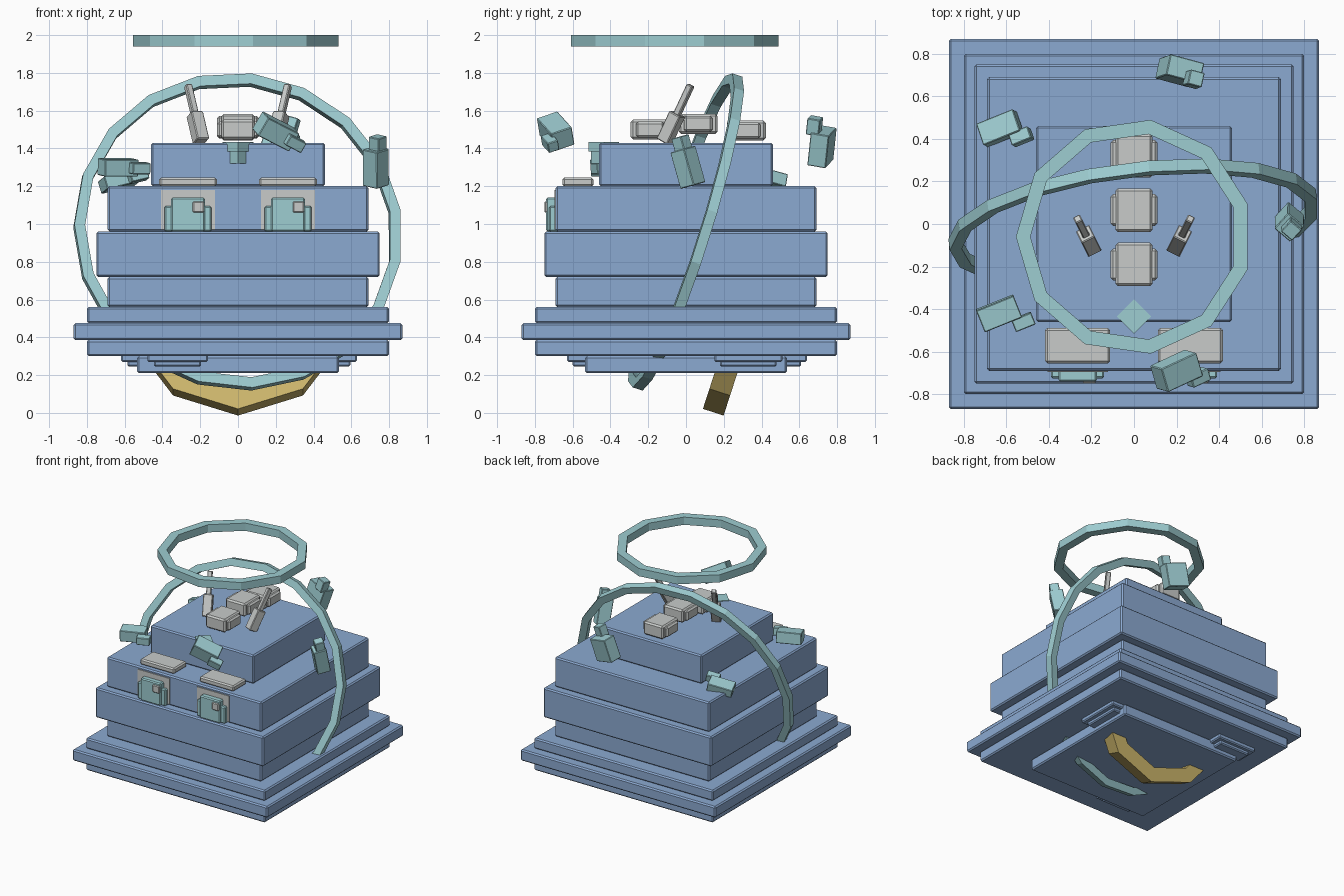
import bpy, bmesh
from math import cos, sin, pi, radians
from mathutils import Vector

cube = bpy.data.objects.get("Cube")
if cube:
    bpy.data.objects.remove(cube, do_unlink=True)


def material(name, rgb):
    m = bpy.data.materials.new(name)
    m.use_nodes = True
    m.diffuse_color = (*rgb, 1)
    m.node_tree.nodes["Principled BSDF"].inputs["Base Color"].default_value = (*rgb, 1)
    return m


BLUE = material("stone blue", (0.26, 0.40, 0.64))
TEAL = material("pale teal", (0.34, 0.61, 0.64))
GREY = material("light grey", (0.58, 0.60, 0.59))
GOLD = material("gold", (0.61, 0.47, 0.15))


def finish(bm, name, mat, loc=(0, 0, 0), rot=(0, 0, 0)):
    bmesh.ops.recalc_face_normals(bm, faces=bm.faces)
    mesh = bpy.data.meshes.new(name)
    bm.to_mesh(mesh)
    bm.free()
    mesh.materials.append(mat)
    ob = bpy.data.objects.new(name, mesh)
    ob.location = loc
    ob.rotation_euler = rot
    bpy.context.collection.objects.link(ob)
    return ob


def box(name, mat, center, size, rot=(0, 0, 0), bevel=0.0):
    bm = bmesh.new()
    bmesh.ops.create_cube(bm, size=1)
    bmesh.ops.scale(bm, vec=size, verts=bm.verts)
    if bevel:
        bmesh.ops.bevel(bm, geom=bm.edges[:], offset=bevel, segments=1, affect='EDGES')
    return finish(bm, name, mat, center, [radians(a) for a in rot])


def ring(name, mat, center, outer, inner, depth, sides, start, rot=(0, 0, 0)):
    """Faceted ring with a square section, lying flat before rotation."""
    bm = bmesh.new()
    loops = []
    for i in range(sides):
        a = radians(start) + 2 * pi * i / sides
        loops.append([bm.verts.new((r * cos(a), r * sin(a), z * depth / 2))
                      for r, z in ((outer, -1), (outer, 1), (inner, 1), (inner, -1))])
    for i in range(sides):
        p, q = loops[i], loops[(i + 1) % sides]
        for k in range(4):
            n = (k + 1) % 4
            bm.faces.new((p[k], q[k], q[n], p[n]))
    return finish(bm, name, mat, center, [radians(a) for a in rot])


# Stacked square tiers: half width, bottom, top
tiers = [(0.535, 0.21, 0.30), (0.80, 0.30, 0.385), (0.87, 0.385, 0.475),
         (0.80, 0.475, 0.56), (0.69, 0.56, 0.72), (0.75, 0.72, 0.96),
         (0.69, 0.96, 1.20), (0.46, 1.20, 1.43)]
for i, (half, low, high) in enumerate(tiers):
    box(f"tier_{i + 1}", BLUE, (0, 0, (low + high) / 2),
        (2 * half, 2 * half, high - low), bevel=0.01)

# Stepped pads under the base
for name, x, y, w, d in (("front_pad", -0.32, -0.54, 0.28, 0.14),
                         ("side_pad", 0.54, 0.33, 0.14, 0.32),
                         ("back_pad", -0.45, 0.55, 0.30, 0.14)):
    box(name, BLUE, (x, y, 0.29), (w + 0.04, d + 0.04, 0.04), bevel=0.008)
    box(name + "_step", BLUE, (x, y, 0.27), (w - 0.03, d - 0.02, 0.05), bevel=0.008)

# Floating halo, tilted hoop and golden keel ring
ring("halo", TEAL, (0, -0.06, 1.97), 0.555, 0.487, 0.062, 11, 180)
ring("tilted_hoop", TEAL, (0, 0, 0.96), 0.875, 0.818, 0.055, 19, 178, (72.5, 0, 7))
ring("gold_ring", GOLD, (0, 0.325, 0.56), 0.585, 0.475, 0.115, 10, -90, (72, 0, 0))

# Two doors with awnings on the front
for side, x in (("right", -0.265), ("left", 0.265)):
    box(side + "_door_panel", GREY, (x, -0.692, 1.075), (0.285, 0.009, 0.21))
    box(side + "_door_frame", TEAL, (x, -0.70, 1.027), (0.25, 0.05, 0.135), bevel=0.008)
    box(side + "_door", TEAL, (x, -0.705, 1.05), (0.18, 0.07, 0.18), bevel=0.008)
    box(side + "_door_knob", GREY, (x + 0.055, -0.73, 1.09), (0.06, 0.04, 0.06), bevel=0.006)
    box(side + "_awning", GREY, (x, -0.572, 1.222), (0.305, 0.165, 0.046), bevel=0.01)

# Row of grey blocks on the roof, each made of two crossed boxes
for i, (y, z) in enumerate(((-0.19, 1.50), (0.065, 1.53), (0.32, 1.495))):
    box(f"roof_block_{i + 1}", GREY, (0, y, z), (0.175, 0.205, 0.105), bevel=0.012)
    box(f"roof_block_band_{i + 1}", GREY, (0, y, z), (0.22, 0.15, 0.085), bevel=0.012)

# Pair of leaning antennas
for side, s in (("right", -1), ("left", 1)):
    foot = Vector((s * 0.195, -0.115, 1.435))
    tip = Vector((s * 0.265, 0.025, 1.735))
    lean = (tip - foot).to_track_quat('Z', 'Y').to_euler()
    for part, t, size in (("base", 0.25, (0.07, 0.07, 0.165)), ("rod", 0.72, (0.036, 0.036, 0.19))):
        ob = box(f"{side}_antenna_{part}", GREY, foot.lerp(tip, t), size, bevel=0.005)
        ob.rotation_euler = lean

# Diamond block set in the top tier's front edge
box("diamond_cap", TEAL, (0, -0.435, 1.41), (0.115, 0.115, 0.05), (0, 0, 45))
box("diamond_stem", TEAL, (0, -0.435, 1.365), (0.095, 0.095, 0.09), (0, 0, 45))

# Floating fragments: a large block with a small one attached
fragments = [
    ("front", (0.20, -0.69, 1.49), (0.20, 0.12, 0.11), (20, 25, 25), (0.30, -0.72, 1.43)),
    ("front_right", (-0.635, -0.42, 1.30), (0.19, 0.11, 0.09), (5, 0, 22), (-0.52, -0.46, 1.295)),
    ("back_right", (-0.63, 0.45, 1.225), (0.19, 0.11, 0.07), (-15, -12, 22), (-0.53, 0.41, 1.255)),
    ("back", (0.215, 0.72, 1.41), (0.17, 0.10, 0.18), (-10, 15, -15), (0.28, 0.68, 1.52)),
    ("left", (0.73, 0.01, 1.30), (0.10, 0.10, 0.20), (12, 10, -40), (0.74, -0.02, 1.42)),
]
for name, center, size, rot, small in fragments:
    box(name + "_fragment", TEAL, center, size, rot, 0.004)
    box(name + "_fragment_chip", TEAL, small, (0.10, 0.06, 0.06) if size[0] > size[2]
        else (0.07, 0.07, 0.09), rot, 0.004)
